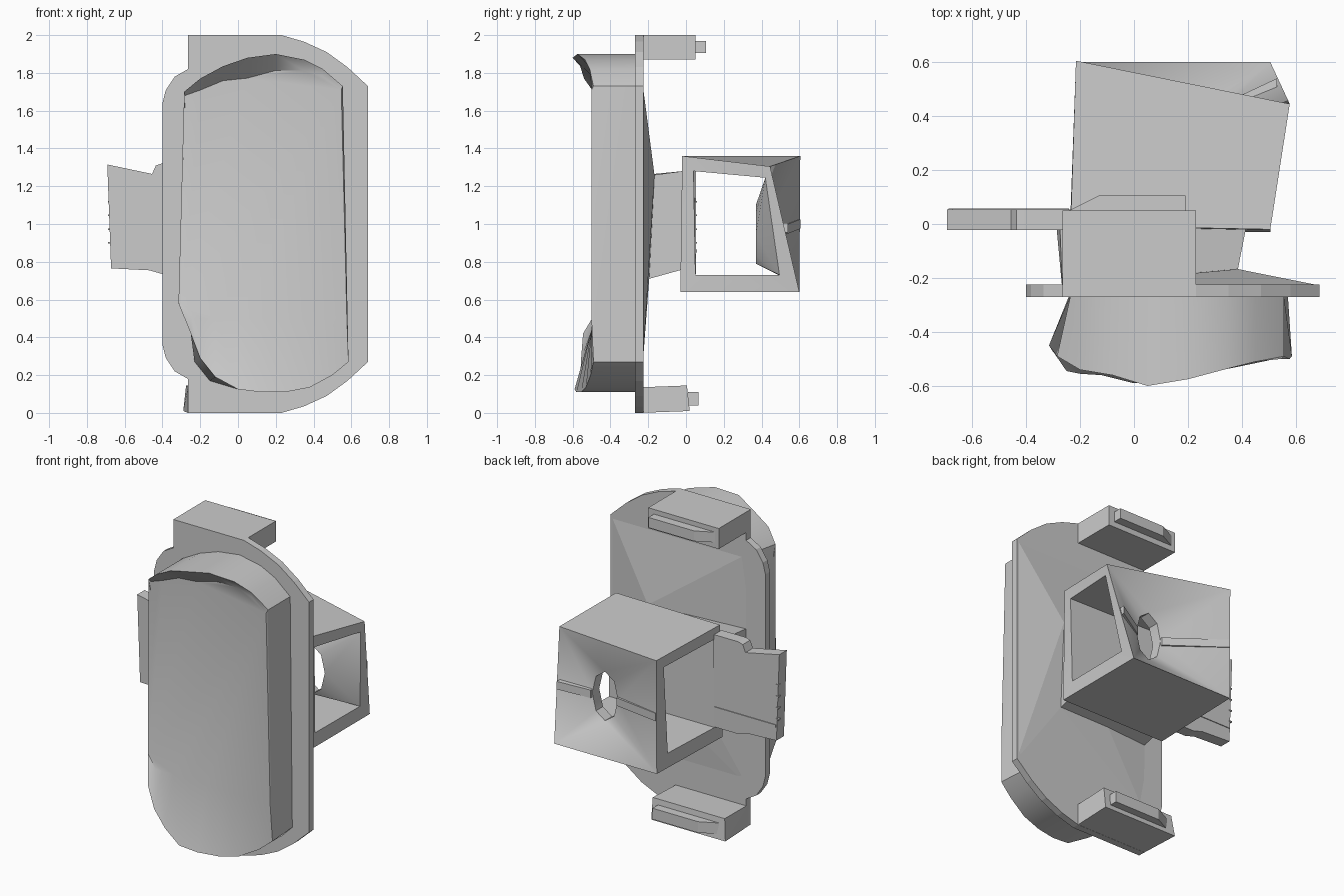
import bpy, bmesh, math

if "Cube" in bpy.data.objects:
    bpy.data.objects.remove(bpy.data.objects["Cube"])


def finish(name, bm, smooth=None):
    bmesh.ops.recalc_face_normals(bm, faces=bm.faces[:])
    me = bpy.data.meshes.new(name)
    bm.to_mesh(me)
    bm.free()
    ob = bpy.data.objects.new(name, me)
    bpy.context.collection.objects.link(ob)
    if smooth:
        bpy.ops.object.select_all(action='DESELECT')
        ob.select_set(True)
        bpy.context.view_layer.objects.active = ob
        bpy.ops.object.shade_smooth_by_angle(angle=math.radians(smooth))
    return ob


def hull(name, pts):
    bm = bmesh.new()
    vs = [bm.verts.new(p) for p in pts]
    r = bmesh.ops.convex_hull(bm, input=vs)
    junk = [v for v in r['geom_interior'] if isinstance(v, bmesh.types.BMVert)]
    if junk:
        bmesh.ops.delete(bm, geom=junk, context='VERTS')
    return finish(name, bm)


def loft(name, loops, smooth=None):
    """Skin equal-length loops and cap both ends."""
    bm = bmesh.new()
    rings = [[bm.verts.new(p) for p in lp] for lp in loops]
    for a, b in zip(rings, rings[1:]):
        for i in range(len(a)):
            j = (i + 1) % len(a)
            bm.faces.new((a[i], a[j], b[j], b[i]))
    caps = [bm.faces.new(rings[0]), bm.faces.new(rings[-1])]
    bm.normal_update()
    bmesh.ops.triangulate(bm, faces=caps, ngon_method='EAR_CLIP')
    return finish(name, bm, smooth)


def prism(name, outline, y0, y1):
    return loft(name, [[(x, y, z) for x, z in outline] for y in (y0, y1)])


# Back plate: upper half outline mirrored about z = 1
half = [(-.4, 1.64), (-.382, 1.71), (-.335, 1.78), (-.265, 1.82), (-.265, 2),
        (.23, 2), (.35, 1.965), (.47, 1.91), (.58, 1.83), (.688, 1.73)]
prism("back_plate", half + [(x, 2 - z) for x, z in reversed(half)], -.27, -.225)

# Shallow rise on the plate's rear around the connector
rear_quad = [(-.265, -.222, 1.26), (.385, -.167, 1.26),
             (.385, -.195, .71), (-.265, -.222, .71)]
hull("plate_rise", [(x, -.228, z) for x in (-.265, .688) for z in (.27, 1.73)] + rear_quad)

# Front pad: rim points (x, z, front y), clockwise from upper left
rim = [(-.285, 1.70, -.49), (-.2, 1.77, -.54), (-.08, 1.835, -.56), (.05, 1.88, -.60),
       (.2, 1.9, -.575), (.35, 1.87, -.535), (.45, 1.82, -.51), (.555, 1.73, -.49),
       (.585, .27, -.49), (.5, .2, -.505), (.38, .135, -.53), (.25, .11, -.555),
       (.12, .11, -.58), (0, .125, -.59), (-.12, .19, -.56), (-.2, .29, -.555),
       (-.25, .42, -.545), (-.315, .58, -.45)]


def pad_base(x, z, y):
    if x < 0 and z < .5:
        return (max(x - .03, -.24), -.265, z - .02)
    if x < -.2:
        return (-.235, -.265, min(z, 1.7))
    return (min(x, .57), -.265, z)


def pad_face(x, z, y):
    zf = z - .02 - .8 * max(0, -y - .49) if z > 1 else max(z, .5)
    return (max(x * .985, -.3), -.483 - .03 * x, zf)


loft("front_pad", [[pad_base(*p) for p in rim],
                   [(x, y, z) for x, z, y in rim],
                   [pad_face(*p) for p in rim]], 40)

# Upper and lower catch arms with wedge tabs
hull("upper_arm", [(x, y, z) for x in (-.265, .23) for y in (-.25, .05) for z in (1.87, 2)])
hull("lower_arm", [(.23, -.25, 0), (.23, -.25, .135), (.23, .02, .01), (.23, 0.005, .145),
                   (-.265, -.25, 0), (-.265, -.25, .135), (-.29, .02, .01), (-.275, .005, .145)])
for name, y, z0, z1 in (("upper_tab", .05, 1.905, 1.97), ("lower_tab", .01, .04, .11)):
    wedge = [(-.24, y), (-.13, y + .055), (.19, y + .055), (.19, y)]
    loft(name, [[(a, b, z) for a, b in wedge] for z in (z0, z1)])

# Connector between plate and box
loft("connector", [rear_quad, [(-.265, -.015, 1.28), (.415, -.015, 1.28),
                               (.385, -.015, .76), (-.265, -.015, .76)]])

# Rear box: tunnel along x; corners run front-bottom, front-top, back-top, back-bottom
corners = [
    [(-.235, -.03, .64), (-.235, -.005, 1.36), (-.215, .605, 1.36), (-.215, .6, .64)],
    [(.505, -.03, .64), (.505, -.02, 1.36), (.577, .445, 1.305), (.505, .6, .64)],
    [(-.235, .05, .73), (-.235, .045, 1.29), (-.215, .53, 1.29), (-.215, .49, .73)],
    [(.505, .05, .73), (.51, .04, 1.28), (.567, .42, 1.245), (.51, .495, .73)]]
bm = bmesh.new()
oL, oR, iL, iR = [[bm.verts.new(p) for p in c] for c in corners]
for k in range(4):
    j = (k + 1) % 4
    if k != 2:
        bm.faces.new((oL[k], oL[j], oR[j], oR[k]))
        bm.faces.new((iL[k], iL[j], iR[j], iR[k]))
    bm.faces.new((oL[k], oL[j], iL[j], iL[k]))
    bm.faces.new((oR[k], oR[j], iR[j], iR[k]))
# Dished back wall funnels in to a hole
holes = []
for L, R, y in ((oL, oR, .44), (iL, iR, .37)):
    ang = [math.radians(135 - 45 * i) for i in range(8)]
    ring = [bm.verts.new((.26 + .09 * math.cos(a), y, .945 + .155 * math.sin(a))) for a in ang]
    c = (L[2], R[2], R[3], L[3])
    for j in range(4):
        bm.faces.new((c[j], ring[2 * j - 1], ring[2 * j]))
        bm.faces.new((c[j], ring[2 * j], ring[2 * j + 1]))
        bm.faces.new((c[j], ring[2 * j + 1], c[(j + 1) % 4]))
    holes.append(ring)
for i in range(8):
    j = (i + 1) % 8
    bm.faces.new((holes[0][i], holes[0][j], holes[1][j], holes[1][i]))
finish("rear_box", bm, 35)

# Thin ribs running from the box edges to the hole
for name, a, b in (("rib_left", (-.21, .595, 1.0), (.17, .445, .94)),
                   ("rib_right", (.53, .53, .98), (.35, .445, .94))):
    hull(name, [(x, y + d, z + h) for x, y, z in (a, b) for d in (-.03, .01) for h in (-.025, .025)])

# Side plate with notched top edge, a rib and small teeth
prism("side_plate", [(-.692, 1.315), (-.455, 1.265), (-.435, 1.31), (-.405, 1.32), (-.23, 1.32),
                     (-.23, .735), (-.4, .735), (-.47, .755), (-.672, .765)], -.022, .053)
hull("side_rib", [(x, y, z) for x in (-.67, -.24) for y in (.04, .058) for z in (.85, .865)])
for i in range(4):
    z = .9 + .073 * i
    hull("side_tooth", [(x, y, z + h) for x in (-.688, -.67) for y in (.035, .057) for h in (-.004, .004)])
